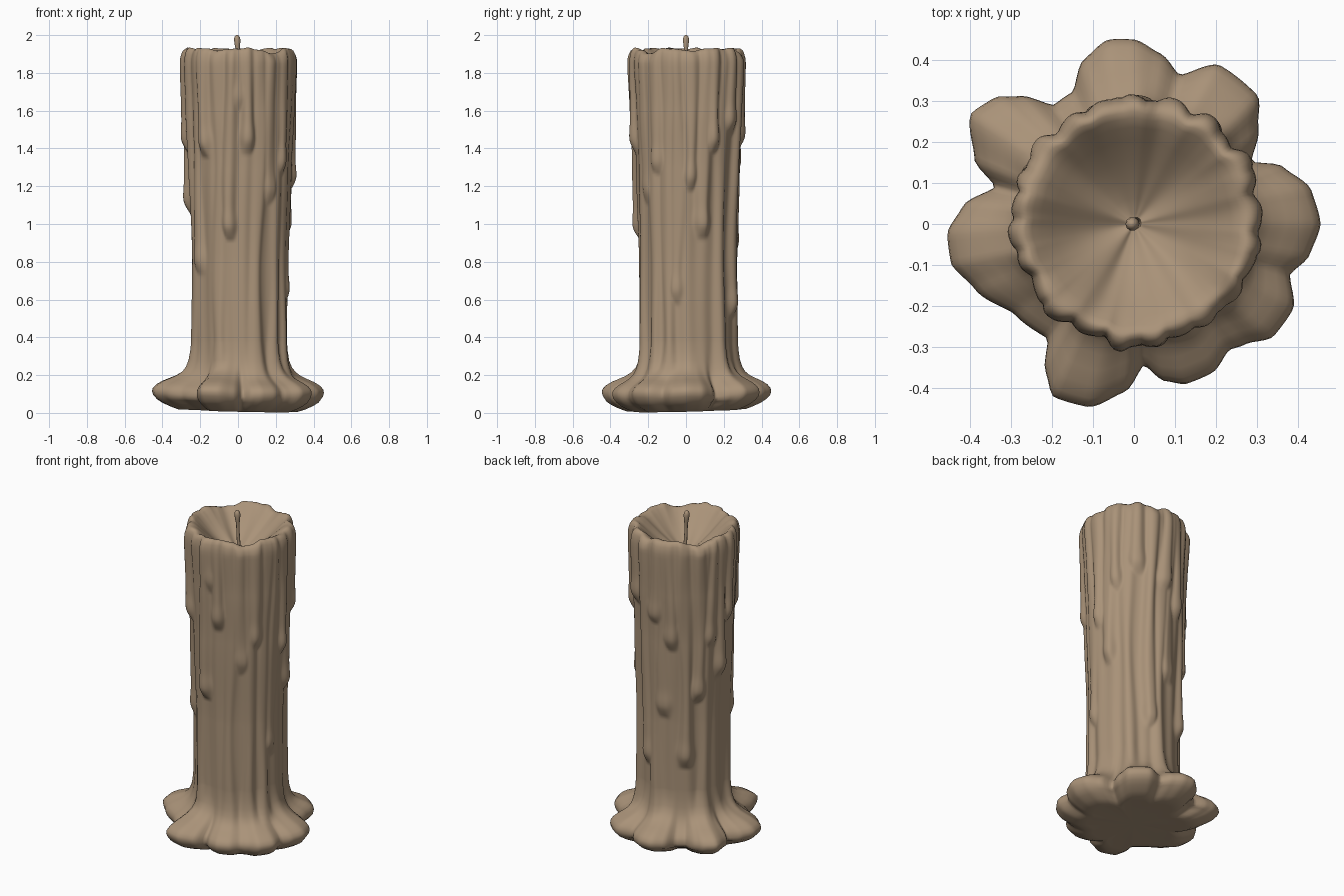
import bpy, bmesh, math

if "Cube" in bpy.data.objects:
    bpy.data.objects.remove(bpy.data.objects["Cube"])

N = 200  # points around each ring

wax = bpy.data.materials.new("tan wax")
wax.diffuse_color = (0.40, 0.29, 0.19, 1)
wax.use_nodes = True
wax.node_tree.nodes["Principled BSDF"].inputs["Base Color"].default_value = wax.diffuse_color

# Outline of the melted foot: (angle, radius)
FOOT = [(-169, .46), (-158, .42), (-143, .365), (-127, .35), (-121, .42), (-115, .465),
        (-104, .46), (-93, .41), (-86, .345), (-79, .39), (-72, .41), (-62, .41), (-53, .385),
        (-47, .40), (-39, .437), (-28, .44), (-18, .40), (-10, .435), (0, .455), (11, .44),
        (21, .39), (28, .325), (38, .385), (46, .435), (62, .44), (73, .38), (81, .42),
        (90, .45), (98, .454), (107, .42), (115, .355), (124, .35), (132, .42), (138, .46),
        (146, .48), (158, .42), (165, .35), (174, .42), (183, .456)]

# Wax runs: (angle, height of the tip, bulge)
DRIPS = [(-99, .94, .034), (-81, 1.40, .026), (-130, 1.38, .032), (-146, .76, .02), (-35, 1.28, .026),
         (-51, 1.13, .014), (20, .95, .03), (-10, .60, .02), (31, 1.40, .03), (70, .53, .028),
         (141, .95, .032), (124, .55, .026), (157, 1.28, .026), (105, 1.28, .024),
         (172, 1.08, .03), (184, 1.40, .03), (4, 1.20, .028), (55, 1.5, .03), (88, 1.42, .028),
         (-66, .2, .018), (-40, .2, .016), (-22, .2, .02), (-113, .25, .02), (-160, .2, .02),
         (43, .2, .022), (83, .2, .018), (150, .2, .018), (97, .85, .02), (-90, 1.62, .014)]


def smooth(t):
    t = max(0.0, min(1.0, t))
    return t * t * (3 - 2 * t)


def lerp_table(table, x):
    for (a, u), (b, v) in zip(table, table[1:]):
        if a <= x <= b:
            k = (x - a) / (b - a)
            return u + (v - u) * (smooth(k) + k) * .5
    return table[-1][1]


def foot_radius(deg):
    return lerp_table(FOOT, deg + 360 if deg < -169 else deg)


TRUNK = [(0, .247), (.3, .247), (.8, .249), (1.3, .266), (1.6, .279), (1.85, .290), (2, .292)]


def trunk(deg, z):
    """Plain shaft, leaning slightly to the back right."""
    return lerp_table(TRUNK, z) + .009 * math.cos(math.radians(deg - 40))


def body_radius(deg, z):
    """Radius of the shaft with its runs of wax."""
    bump = 0
    for k, (a, tip, h) in enumerate(DRIPS):
        a += 2 * math.sin(z * 4 + k * 2.1)
        d = abs((deg - a + 180) % 360 - 180)
        if d > 18 or z < tip - .03:
            continue
        u = z - tip
        end = math.sqrt(smooth((u + .03) / .08))
        swell = math.exp(-((u - .06) / .06) ** 2)
        width = 6.8 + 1.5 * swell + 1.2 * math.sin(z * 6 + k)
        fade = 1 - .3 * smooth((u - .1) / .5)
        bump = max(bump, (h * fade + .007 * swell * (tip > .3)) * end * math.exp(-(d / width) ** 3))
    t = math.radians(deg)
    return trunk(deg, z) + bump + .003 * math.sin(17 * t + 1.5 * math.sin(2.3 * z)) + .003 * math.sin(9 * t + 2 * z)


def ripple(deg):
    """Small scallops of the rim."""
    t = math.radians(deg)
    return .006 * math.sin(13 * t + 1) + .004 * math.sin(22 * t)


def notch(deg):
    """Places where the rim sags and wax spilled over."""
    s = 0
    for a, w, dip in ((-48, 13, .032), (140, 14, .032), (-112, 8, .015), (5, 9, .018), (75, 10, .02)):
        d = (deg - a + 180) % 360 - 180
        s -= dip * math.exp(-(d / w) ** 2)
    return s


# Rings from the underside up over the foot, shaft, rim and into the bowl
angles = [-180 + 360 * i / N for i in range(N)]
rings = []


def ring(fn):
    row = []
    for deg in angles:
        r, z = fn(deg)
        t = math.radians(deg)
        row.append((r * math.cos(t), r * math.sin(t), z))
    rings.append(row)


def tilt(deg):
    return .012 * (1 - math.cos(math.radians(deg + 45)))


for f, z in ((.35, .012), (.60, .006), (.70, .003), (.79, .016), (.88, .034), (.94, .052)):
    ring(lambda d: (foot_radius(d) * f, z + tilt(d) * min(1, f * 1.2)))
for w, z in ((.97, .074), (1, .094), (.985, .112), (.9, .130), (.75, .147), (.58, .163),
             (.4, .182), (.25, .205), (.14, .232), (.06, .27), (.02, .32)):
    def foot(d):
        b, f = body_radius(d, z), foot_radius(d)
        lobe = (f - .40) * .25 * (1 - abs(w - .7))
        return b + (f - b) * w, z + lobe + tilt(d) * .5
    ring(foot)
STEPS = 100
for i in range(STEPS + 1):
    z = .37 + (1.83 - .37) * i / STEPS
    ring(lambda d: (body_radius(d, z), z))
for f, z in ((1.0, 1.855), (.993, 1.88), (.975, 1.903), (.95, 1.919), (.91, 1.929), (.87, 1.929),
             (.82, 1.920), (.75, 1.902), (.65, 1.872), (.5, 1.83), (.35, 1.795), (.2, 1.767), (.08, 1.752)):
    def rim(d):
        t = math.radians(d)
        k = smooth((z - 1.83) / .09) if f > .9 else f
        fold = .010 * math.sin(5 * t + .6) * math.sin(math.pi * f) * (f < .87)
        mean = trunk(d, 1.85) + .018
        r = mean + (body_radius(d, 1.85) - mean) * f ** 5
        return r * f, z + notch(d) * k + ripple(d) * k * f ** 6 + fold
    ring(rim)

bm = bmesh.new()
rows = [[bm.verts.new(p) for p in row] for row in rings]
for lo, hi in zip(rows, rows[1:]):
    for i in range(N):
        j = (i + 1) % N
        bm.faces.new((lo[i], lo[j], hi[j], hi[i]))
bottom, top = bm.verts.new((0, 0, .015)), bm.verts.new((0, 0, 1.75))
for i in range(N):
    j = (i + 1) % N
    bm.faces.new((bottom, rows[0][j], rows[0][i]))
    bm.faces.new((top, rows[-1][i], rows[-1][j]))


def finish(bm, name):
    bmesh.ops.recalc_face_normals(bm, faces=bm.faces)
    mesh = bpy.data.meshes.new(name)
    bm.to_mesh(mesh)
    bm.free()
    mesh.materials.append(wax)
    mesh.shade_smooth()
    bpy.context.collection.objects.link(bpy.data.objects.new(name, mesh))


finish(bm, "melted_candle")

# Wick: thin bent stalk with a charred knob
bm = bmesh.new()
SIDES, prev = 10, None
for x, y, z, r in ((.004, .003, 1.73, .016), (.003, .002, 1.80, .010), (0, 0, 1.87, .009),
                   (-.001, 0, 1.92, .010), (-.003, 0, 1.945, .014), (-.004, 0, 1.975, .017),
                   (-.005, 0, 1.99, .014), (-.005, 0, 2.0, .006)):
    cur = [bm.verts.new((x + r * math.cos(2 * math.pi * i / SIDES),
                         y + r * math.sin(2 * math.pi * i / SIDES), z)) for i in range(SIDES)]
    if prev:
        for i in range(SIDES):
            j = (i + 1) % SIDES
            bm.faces.new((prev[i], prev[j], cur[j], cur[i]))
    else:
        bm.faces.new(cur[::-1])
    prev = cur
bm.faces.new(prev)
finish(bm, "wick")
